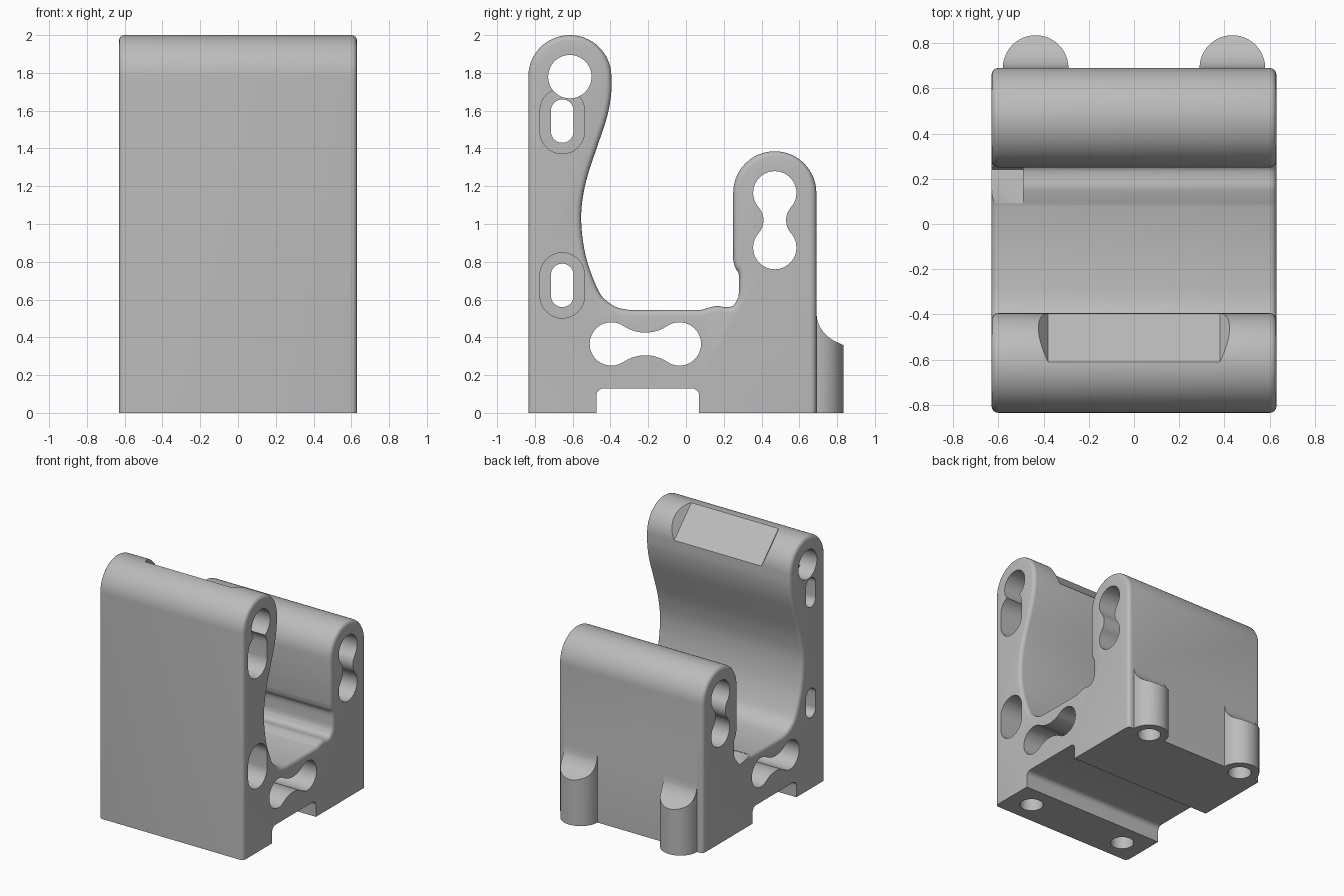
import bpy, bmesh
from math import pi, sin, cos, atan2, hypot, radians

if "Cube" in bpy.data.objects:
    bpy.data.objects.remove(bpy.data.objects["Cube"])

grey = bpy.data.materials.new("plain_grey")
grey.use_nodes = True
grey.diffuse_color = (0.5, 0.5, 0.5, 1)
grey.node_tree.nodes["Principled BSDF"].inputs["Base Color"].default_value = (0.5, 0.5, 0.5, 1)

HALF = 0.63      # half width of the block
ROUND = 0.03     # edge rounding
BORE = 0.115     # radius of the large cross holes


def arc(cy, cz, r, a, b, n=20):
    return [(cy + r * cos(a + (b - a) * i / n), cz + r * sin(a + (b - a) * i / n)) for i in range(n + 1)]


def smooth_path(pts, n=5):
    """Catmull-Rom curve through the points."""
    p = [pts[0]] + pts + [pts[-1]]
    out = []
    for i in range(1, len(p) - 2):
        for k in range(n):
            t = k / n
            out.append(tuple(0.5 * (2 * b + (c - a) * t + (2 * a - 5 * b + 4 * c - d) * t * t
                                    + (3 * b - a - 3 * c + d) * t ** 3)
                             for a, b, c, d in zip(p[i - 1], p[i], p[i + 1], p[i + 2])))
    return out + [pts[-1]]


def to_object(name, bm):
    bmesh.ops.remove_doubles(bm, verts=bm.verts, dist=0.0005)
    bmesh.ops.recalc_face_normals(bm, faces=bm.faces)
    mesh = bpy.data.meshes.new(name)
    bm.to_mesh(mesh)
    bm.free()
    mesh.materials.append(grey)
    ob = bpy.data.objects.new(name, mesh)
    bpy.context.collection.objects.link(ob)
    return ob


def extrude_x(name, profile, x0, x1, rounded=None):
    """Extrude a (y, z) outline along x, optionally rounding chosen cap edges."""
    bm = bmesh.new()
    face = bm.faces.new([bm.verts.new((x0, y, z)) for y, z in profile])
    new = bmesh.ops.extrude_face_region(bm, geom=[face])["geom"]
    bmesh.ops.translate(bm, verts=[v for v in new if isinstance(v, bmesh.types.BMVert)], vec=(x1 - x0, 0, 0))
    bmesh.ops.recalc_face_normals(bm, faces=bm.faces)
    if rounded:
        edges = [e for e in bm.edges if abs(e.verts[0].co.x - e.verts[1].co.x) < 0.001 and rounded(e)]
        bmesh.ops.bevel(bm, geom=edges, offset=ROUND, segments=4, profile=0.5, affect='EDGES')
    return to_object(name, bm)


def cylinder(name, x, y, r, z0, z1):
    bm = bmesh.new()
    bmesh.ops.create_cone(bm, cap_ends=True, segments=48, radius1=r, radius2=r, depth=z1 - z0)
    bmesh.ops.translate(bm, verts=bm.verts, vec=(x, y, (z0 + z1) / 2))
    return to_object(name, bm)


def combine(ob, other, operation):
    mod = ob.modifiers.new(operation.lower(), 'BOOLEAN')
    mod.operation, mod.solver, mod.object = operation, 'EXACT', other
    bpy.context.view_layer.objects.active = ob
    bpy.ops.object.modifier_apply(modifier=mod.name)
    bpy.data.objects.remove(other)


def stadium(cy, z0, z1, r):
    return arc(cy, z1, r, 0, pi) + arc(cy, z0, r, pi, 2 * pi)


def bone(cy, cz, d, waist, upright):
    """Two bores joined by a tangent concave waist."""
    r = BORE
    big = (d * d + waist * waist - r * r) / (2 * (r - waist))
    h = waist + big
    t, w = atan2(h, -d), atan2(h, d)
    pts = (arc(d, 0, r, -t, t) + arc(0, h, big, -w, w - pi)
           + arc(-d, 0, r, pi - t, pi + t) + arc(0, -h, big, pi - w, w))
    return [(cy - v, cz + u) if upright else (cy + u, cz + v) for u, v in pts]


# Side outline: tall front post, curved cradle, short rear post, slotted base
cradle = smooth_path([(-.395, 1.78), (-.397, 1.68), (-.42, 1.56), (-.47, 1.41), (-.52, 1.26),
                      (-.548, 1.13), (-.555, 1.03), (-.547, .92), (-.52, .79), (-.46, .64),
                      (-.41, .585), (-.36, .557), (-.3, .545)])
ledge = smooth_path([(.08, .545), (.12, .557), (.165, .566), (.21, .56), (.25, .568), (.277, .61)], 4)
lip = smooth_path([(.28, .64), (.28, .73), (.26, .77), (.25, .81)], 4)
outline = ([(-.835, 0)] + arc(-.615, 1.78, .22, pi, 0, 32) + cradle[1:] + ledge + lip
           + arc(.47, 1.165, .22, pi, 0, 32) + [(.69, 0), (.07, 0)]
           + arc(.03, .09, .04, 0, pi / 2, 6) + arc(-.435, .09, .04, pi / 2, pi, 6) + [(-.475, 0)])


def upper_edge(e):
    a, b = (v.co for v in e.verts)
    return max(a.z, b.z) > 0.2


body = extrude_x("clamp_block", outline, -HALF, HALF, upper_edge)

# Rear screw lugs with scooped tops
scoop = smooth_path([(.69, .53), (.70, .475), (.73, .425), (.77, .39), (.81, .37), (.84, .355)])
for x in (-.435, .435):
    lug = cylinder("lug", x, .69, .145, 0, .6)
    combine(lug, extrude_x("scoop", [(.5, .53)] + scoop + [(.95, .33), (.95, .8), (.5, .8)], x - .3, x + .3), 'DIFFERENCE')
    combine(body, lug, 'UNION')

# Cross holes through the whole width
for shape in (bone(.47, 1.02, .145, .06, True), bone(-.215, .365, .18, .06, False),
              arc(-.615, 1.78, BORE, 0, 2 * pi, 40)[:-1],
              stadium(-.655, .62, .73, .06), stadium(-.655, 1.49, 1.60, .06)):
    combine(body, extrude_x("cross_hole", shape, -1, 1), 'DIFFERENCE')

# Wider pockets around the slots, open on the left side
for z in (.62, 1.49):
    combine(body, extrude_x("pocket", stadium(-.655, z, z + .11, BORE + .003), -.5, 1), 'DIFFERENCE')

# Screw holes from below
for x in (-.435, .435):
    for y in (-.655, .69):
        combine(body, cylinder("screw_hole", x, y, .085, -.2, .3), 'DIFFERENCE')

# Shallow relief at the right end of the floor ledge
combine(body, extrude_x("relief", [(.09, .546), (.24, .525), (.277, .61), (.2, .7), (.09, .7)], -1, -.49), 'DIFFERENCE')

# Sloped flat with flared ends on the inner top of the tall post
bm = bmesh.new()
rings = []
for lift, half in ((0, .38), (.2, .58)):
    rings.append([bm.verts.new((s * half, -.5 + lift + t * .3, 1.89 + lift - t * .3))
                  for s, t in ((-1, -1), (1, -1), (1, 1), (-1, 1))])
for ring in rings:
    bm.faces.new(ring)
for i in range(4):
    j = (i + 1) % 4
    bm.faces.new((rings[0][i], rings[0][j], rings[1][j], rings[1][i]))
combine(body, to_object("flat_cutter", bm), 'DIFFERENCE')

# Smooth shading with crisp edges
bpy.ops.object.select_all(action='DESELECT')
body.select_set(True)
bpy.context.view_layer.objects.active = body
bpy.ops.object.shade_smooth_by_angle(angle=radians(30))
